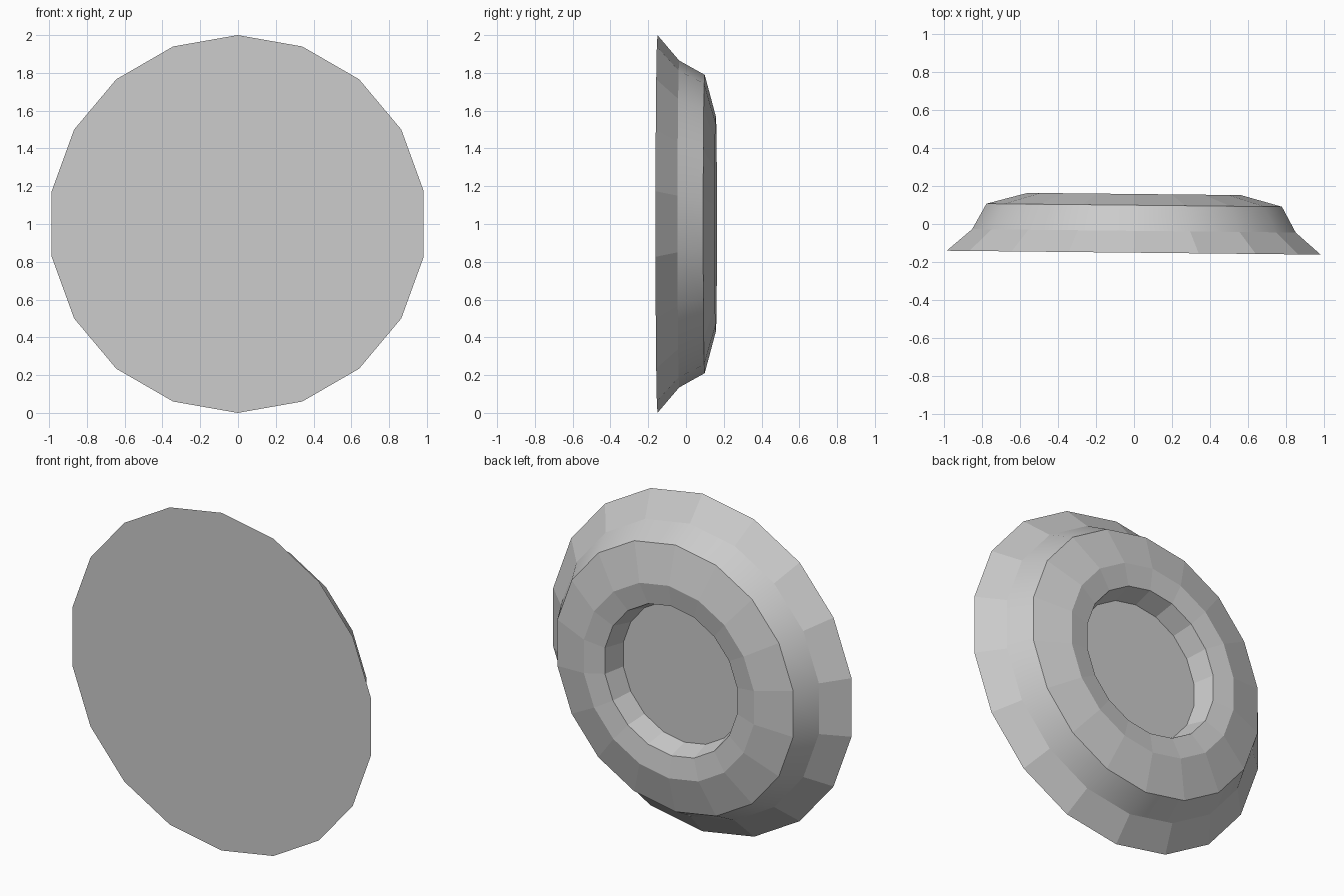
import bpy, bmesh, math
from mathutils import Matrix

if "Cube" in bpy.data.objects:
    bpy.data.objects.remove(bpy.data.objects["Cube"])

SIDES = 18

# profile from the front rim to the recessed floor: (radius, depth y)
profile = [(1.0, -0.151), (0.865, -0.036), (0.79, 0.099),
           (0.57, 0.158), (0.443, 0.138), (0.41, 0.014)]
SMOOTH_BAND = 1  # the collar between the second and third rings

bm = bmesh.new()

# one ring of vertices per profile point, a corner pointing straight up
rings = []
for r, y in profile:
    ring = []
    for i in range(SIDES):
        a = math.tau * i / SIDES
        ring.append(bm.verts.new((r * math.sin(a), y, r * math.cos(a))))
    rings.append(ring)

# bands between the rings
for b in range(len(rings) - 1):
    lo, hi = rings[b], rings[b + 1]
    for i in range(SIDES):
        j = (i + 1) % SIDES
        f = bm.faces.new((lo[i], lo[j], hi[j], hi[i]))
        f.smooth = b == SMOOTH_BAND

# flat front and recessed floor
bm.faces.new(rings[0])
bm.faces.new(rings[-1])
bmesh.ops.recalc_face_normals(bm, faces=bm.faces[:])

# slight turn about the vertical axis, then stand on the ground
bm.transform(Matrix.Translation((0, 0, 1)) @ Matrix.Rotation(-0.0105, 4, 'Z'))

mesh = bpy.data.meshes.new("round_dish")
bm.to_mesh(mesh)
bm.free()
dish = bpy.data.objects.new("round_dish", mesh)
bpy.context.collection.objects.link(dish)
